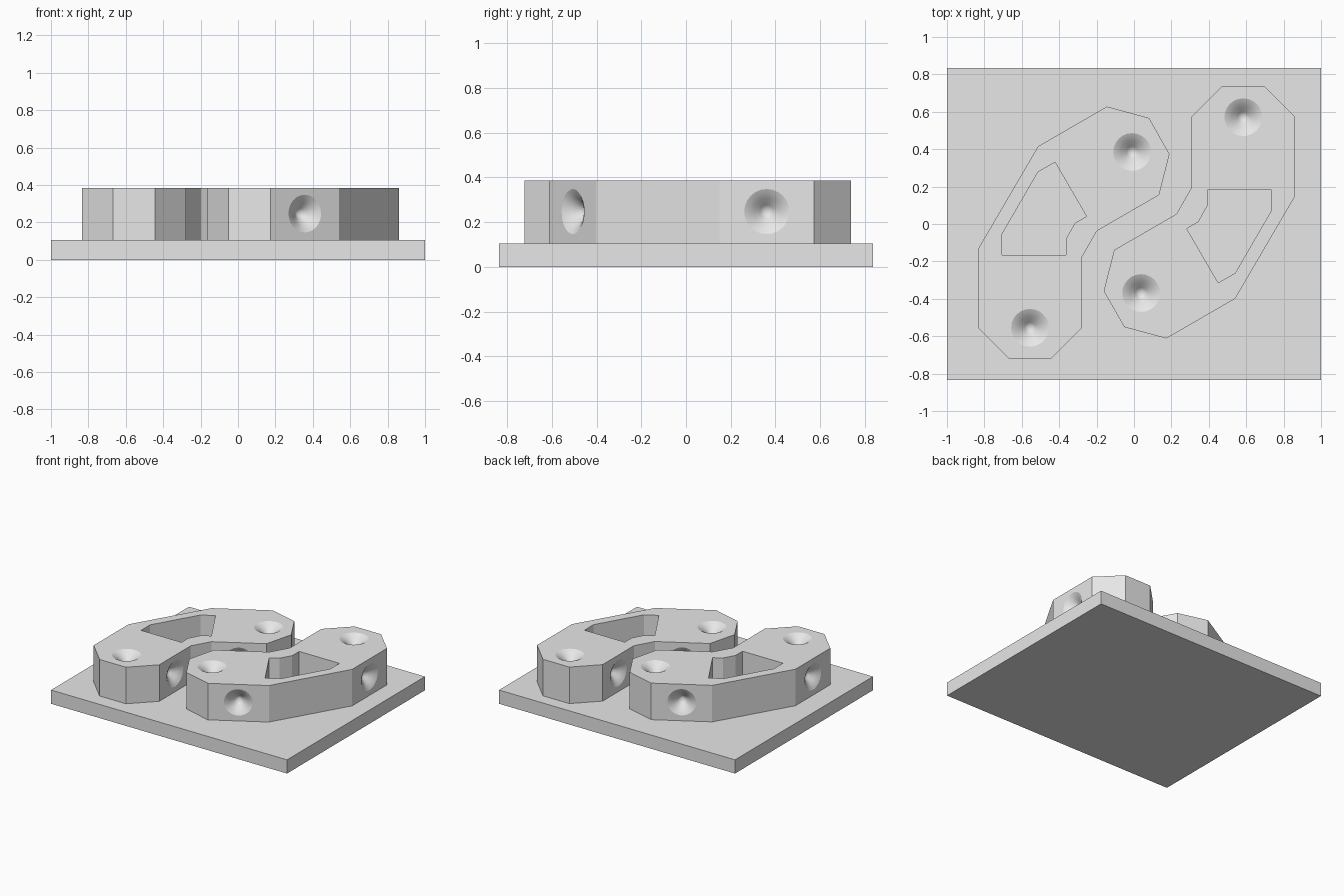
import bpy, bmesh, math
from mathutils import Vector

if "Cube" in bpy.data.objects:
    bpy.data.objects.remove(bpy.data.objects["Cube"])

BASE_TOP, TOP = 0.105, 0.385
CENTRE = (0.014, 0.008)          # the two links are half-turn copies about this point

grey = bpy.data.materials.new("light grey")
grey.diffuse_color = (0.8, 0.8, 0.8, 1)
grey.use_nodes = True
grey.node_tree.nodes["Principled BSDF"].inputs["Base Color"].default_value = grey.diffuse_color


def add_object(name, bm):
    bmesh.ops.recalc_face_normals(bm, faces=bm.faces[:])
    me = bpy.data.meshes.new(name)
    bm.to_mesh(me)
    bm.free()
    me.materials.append(grey)
    ob = bpy.data.objects.new(name, me)
    bpy.context.collection.objects.link(ob)
    return ob


def prism(name, pts, z0, z1):
    bm = bmesh.new()
    face = bm.faces.new([bm.verts.new((x, y, z0)) for x, y in pts])
    ext = bmesh.ops.extrude_face_region(bm, geom=[face])
    verts = [v for v in ext["geom"] if isinstance(v, bmesh.types.BMVert)]
    bmesh.ops.translate(bm, vec=(0, 0, z1 - z0), verts=verts)
    return add_object(name, bm)


def dimple_cutter(pos, normal, n=24):
    """Flared cone, pointing into the surface against its normal."""
    profile = [(0.105, 0.03), (0.105, 0.002), (0.085, -0.008),
               (0.06, -0.026), (0.03, -0.055)]
    bm = bmesh.new()
    rings = [[bm.verts.new((r * math.cos(2 * math.pi * i / n),
                            r * math.sin(2 * math.pi * i / n), h))
              for i in range(n)] for r, h in profile]
    bm.faces.new(rings[0])
    for a, b in zip(rings, rings[1:]):
        for i in range(n):
            j = (i + 1) % n
            bm.faces.new((a[i], a[j], b[j], b[i])).smooth = True
    tip = bm.verts.new((0, 0, -0.082))
    for i in range(n):
        bm.faces.new((rings[-1][i], rings[-1][(i + 1) % n], tip)).smooth = True
    ob = add_object("dimple_cutter", bm)
    rot = Vector(normal).to_track_quat('Z', 'Y').to_matrix().to_4x4()
    rot.translation = Vector(pos)
    ob.matrix_world = rot
    return ob


# base plate
prism("base_plate", [(-1, -0.835), (1, -0.835), (1, 0.835), (-1, 0.835)], 0, BASE_TOP)

# bent link with an opening through its elbow
outline = [(-0.145, 0.628), (0.08, 0.567), (0.19, 0.374), (0.134, 0.155),
           (-0.198, -0.037), (-0.278, -0.176), (-0.278, -0.556), (-0.444, -0.722),
           (-0.668, -0.722), (-0.834, -0.556), (-0.834, -0.134), (-0.513, 0.415)]
opening = [(-0.422, 0.33), (-0.254, 0.041), (-0.316, 0.005), (-0.364, -0.08),
           (-0.364, -0.165), (-0.706, -0.165), (-0.706, -0.055), (-0.513, 0.278)]
link = prism("left_link", outline, BASE_TOP, TOP)
cutters = [prism("opening_cutter", opening, BASE_TOP - 0.05, TOP + 0.05)]

# dimples: one on top of each end, one in each long side wall of the ends
for x, y in [(-0.01, 0.385), (-0.556, -0.555)]:
    cutters.append(dimple_cutter((x, y, TOP), (0, 0, 1)))
for i in (3, 5, 9, 11):
    a, b = Vector(outline[i]), Vector(outline[(i + 1) % len(outline)])
    d, m = b - a, (a + b) / 2
    cutters.append(dimple_cutter((m.x, m.y, 0.247), (-d.y, d.x, 0)))  # clockwise outline

for c in cutters:
    mod = link.modifiers.new("cut", 'BOOLEAN')
    mod.operation, mod.solver, mod.object = 'DIFFERENCE', 'EXACT', c
bpy.context.view_layer.update()
mesh = bpy.data.meshes.new_from_object(link.evaluated_get(bpy.context.evaluated_depsgraph_get()))
link.modifiers.clear()
link.data = mesh
mesh.materials.clear()
mesh.materials.append(grey)
for p in mesh.polygons:
    p.material_index = 0
for c in cutters:
    bpy.data.objects.remove(c)

# second link, turned half way round
twin = link.copy()
twin.name = "right_link"
twin.data = mesh.copy()
twin.rotation_euler.z = math.pi
twin.location = (2 * CENTRE[0], 2 * CENTRE[1], 0)
bpy.context.collection.objects.link(twin)
